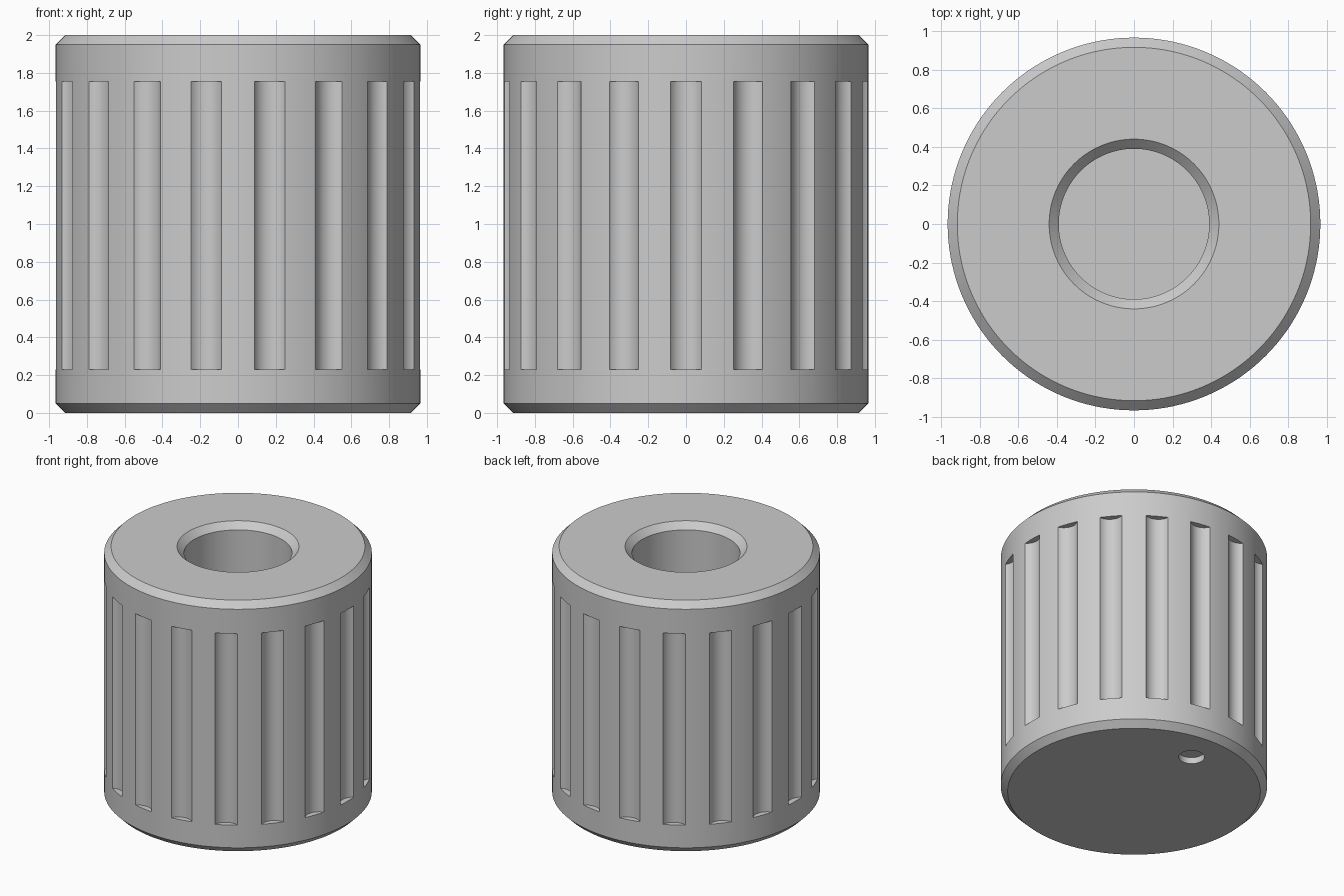
import bpy
import bmesh
from math import radians, cos, sin, pi
from mathutils import Matrix, Vector

old = bpy.data.objects.get("Cube")
if old:
    bpy.data.objects.remove(old, do_unlink=True)

HEIGHT = 2.0
RADIUS = 0.966
CHAMFER = 0.05
BORE_RADIUS = 0.39
BORE_FLOOR = 1.0
GROOVES = 18

grey = bpy.data.materials.new("plain grey")
grey.use_nodes = True
grey.diffuse_color = (0.6, 0.6, 0.6, 1)
grey.node_tree.nodes["Principled BSDF"].inputs["Base Color"].default_value = grey.diffuse_color


def make_object(name, bm):
    mesh = bpy.data.meshes.new(name)
    bm.to_mesh(mesh)
    bm.free()
    mesh.materials.append(grey)
    obj = bpy.data.objects.new(name, mesh)
    bpy.context.collection.objects.link(obj)
    return obj


def lathe(name, profile, steps):
    """Closed solid of rings, capped at both ends of the profile."""
    bm = bmesh.new()
    rings = []
    for r, z in profile:
        rings.append([bm.verts.new((r * cos(2 * pi * i / steps), r * sin(2 * pi * i / steps), z))
                      for i in range(steps)])
    for low, high in zip(rings, rings[1:]):
        for i in range(steps):
            j = (i + 1) % steps
            bm.faces.new((low[i], low[j], high[j], high[i]))
    bm.faces.new(rings[0][::-1])
    bm.faces.new(rings[-1])
    bmesh.ops.recalc_face_normals(bm, faces=bm.faces)
    return make_object(name, bm)


def add_cylinder(bm, x, y, radius, z0, z1, segments):
    bmesh.ops.create_cone(bm, cap_ends=True, segments=segments, radius1=radius, radius2=radius,
                          depth=z1 - z0, matrix=Matrix.Translation(Vector((x, y, (z0 + z1) / 2))))


# Chamfered body with the countersunk blind bore in its top
body = lathe("knob_body", [
    (RADIUS - CHAMFER, 0),
    (RADIUS, CHAMFER),
    (RADIUS, HEIGHT - CHAMFER),
    (RADIUS - CHAMFER, HEIGHT),
    (BORE_RADIUS + CHAMFER, HEIGHT),
    (BORE_RADIUS, HEIGHT - CHAMFER),
    (BORE_RADIUS, BORE_FLOOR),
], 144)

# Cutters: grip grooves around the side, and a shallow pin hole underneath
bm = bmesh.new()
for k in range(GROOVES):
    angle = radians(360 / GROOVES * k)
    add_cylinder(bm, 1.02 * cos(angle), 1.02 * sin(angle), 0.1, 0.23, 1.755, 48)
add_cylinder(bm, 0, 0.65, 0.094, -0.1, 0.05, 48)
cutters = make_object("groove_cutters", bm)
cutters.hide_render = True

# Cut, then discard the cutters
cut = body.modifiers.new("cut grooves", 'BOOLEAN')
cut.operation = 'DIFFERENCE'
cut.solver = 'EXACT'
cut.object = cutters
bpy.ops.object.select_all(action='DESELECT')
body.select_set(True)
bpy.context.view_layer.objects.active = body
bpy.ops.object.modifier_apply(modifier=cut.name)
bpy.data.objects.remove(cutters, do_unlink=True)

# Smooth round walls, crisp edges
bpy.ops.object.shade_smooth_by_angle(angle=radians(30))
